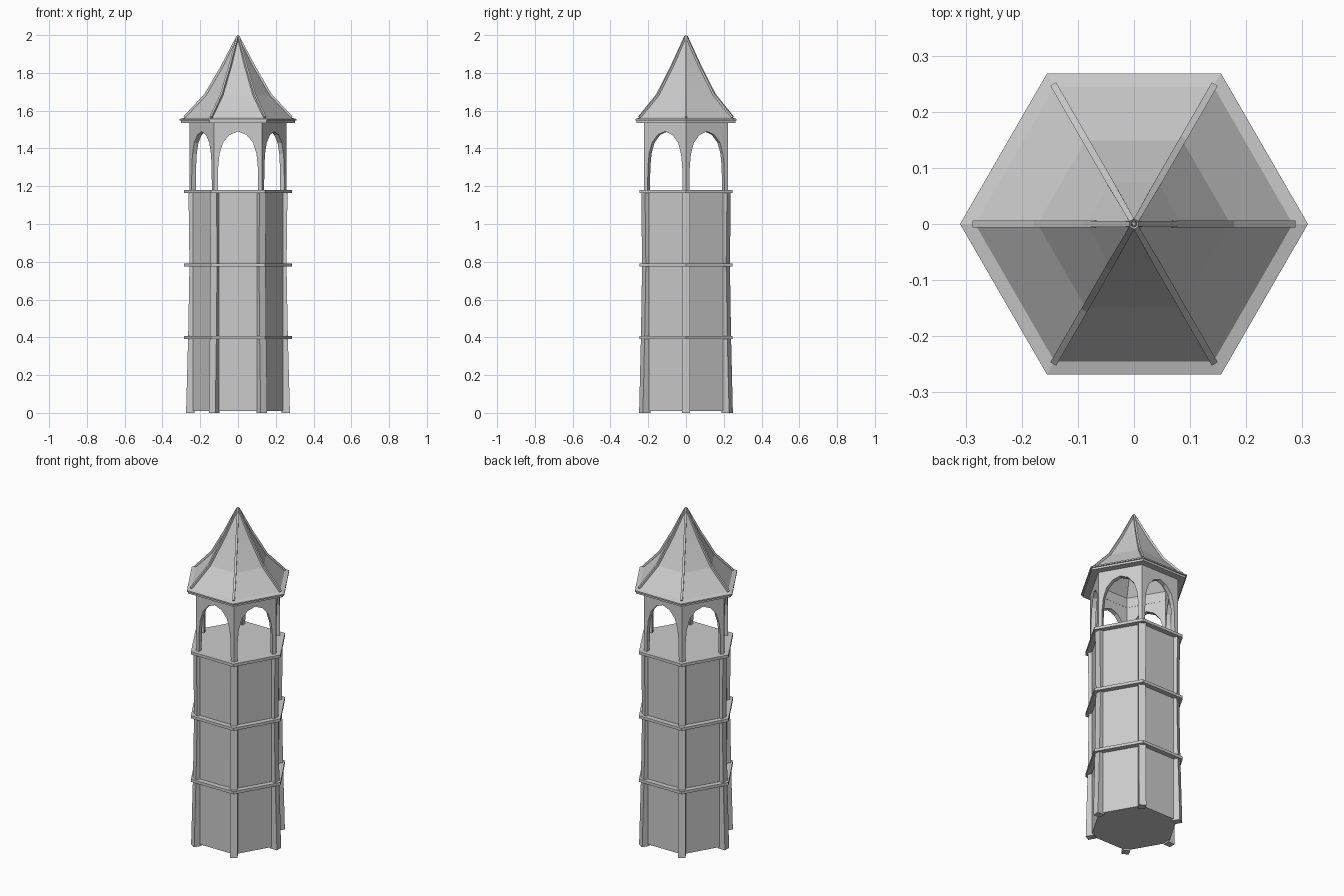
import bpy
from math import cos, sin, pi, radians
from mathutils import Matrix, Vector

if "Cube" in bpy.data.objects:
    bpy.data.objects.remove(bpy.data.objects["Cube"])

COS30 = cos(pi / 6)


def make(name, verts, faces):
    me = bpy.data.meshes.new(name)
    me.from_pydata([tuple(v) for v in verts], [], faces)
    me.validate()
    ob = bpy.data.objects.new(name, me)
    bpy.context.collection.objects.link(ob)
    return ob


def hex_loft(name, rings, cap_bottom=True, cap_top=True):
    """Stack of hexagon rings (radius, z)."""
    verts = [(r * cos(k * pi / 3), r * sin(k * pi / 3), z) for r, z in rings for k in range(6)]
    faces = []
    for i in range(len(rings) - 1):
        for k in range(6):
            a, b = i * 6 + k, i * 6 + (k + 1) % 6
            faces.append((a, b, b + 6, a + 6))
    if cap_bottom:
        faces.append(tuple(range(5, -1, -1)))
    if cap_top:
        n = len(verts)
        faces.append(tuple(range(n - 6, n)))
    return make(name, verts, faces)


def radial_strip(name, path, half_w, angle):
    """Rib along a radial path of (inner_r, inner_z, outer_r, outer_z, width factor)."""
    rot = Matrix.Rotation(angle, 3, 'Z')
    verts, faces = [], []
    for ri, zi, ro, zo, f in path:
        w = half_w * f
        for r, y, z in ((ri, -w, zi), (ro, -w, zo), (ro, w, zo), (ri, w, zi)):
            verts.append(rot @ Vector((r, y, z)))
    for i in range(len(path) - 1):
        for k in range(4):
            a, b = i * 4 + k, i * 4 + (k + 1) % 4
            faces.append((a, b, b + 4, a + 4))
    n = len(verts)
    faces += [(3, 2, 1, 0), (n - 4, n - 3, n - 2, n - 1)]
    return make(name, verts, faces)


# tower shaft and horizontal bands
hex_loft("tower_shaft", [(0.25, 0.01), (0.25, 1.17)])
for i, z in enumerate((0.39, 0.775, 1.163)):
    hex_loft(f"band_{i + 1}", [(0.285, z), (0.285, z + 0.017)])

# corner buttresses, flared at the foot
for k in range(6):
    profile = ((0.275, 0), (0.264, 0.4), (0.257, 0.78), (0.262, 1.17))
    radial_strip(f"buttress_{k + 1}", [(0.23, z, r, z, 1) for r, z in profile], 0.02, k * pi / 3)

# open belfry: one arched panel per side
half_arch = [(0.107, 1.18), (0.105, 1.30), (0.098, 1.37), (0.080, 1.43), (0.045, 1.472)]
arch = half_arch + [(0, 1.49)] + [(-x, z) for x, z in reversed(half_arch)]
R_OUT, R_IN = 0.256, 0.226
for k in range(6):
    rot = Matrix.Rotation(k * pi / 3, 3, 'Z')
    verts = []
    for R in (R_OUT, R_IN):
        outline = [(-R / 2, 1.18), (-R / 2, 1.54), (R / 2, 1.54), (R / 2, 1.18)]
        verts += [rot @ Vector((x, -R * COS30, z)) for x, z in outline + arch]
    n = len(verts) // 2
    faces = [tuple(range(n - 1, -1, -1)), tuple(range(n, 2 * n))]
    faces += [(i, (i + 1) % n, (i + 1) % n + n, i + n) for i in range(n) if i not in (0, 2)]
    make(f"belfry_arch_{k + 1}", verts, faces)

# hollow concave roof with a thin eave
roof = [(0.302, 1.548), (0.31, 1.548), (0.31, 1.556), (0.283, 1.563),
        (0.172, 1.68), (0.085, 1.83), (0.003, 1.99)]
inner = [(0.003, 1.96), (0.075, 1.82), (0.16, 1.67), (0.225, 1.595), (0.225, 1.536), (0.302, 1.536)]
hex_loft("roof", [inner[-1]] + roof, False, True)
hex_loft("roof_lining", list(reversed(inner)), False, True)

# hip ribs meeting at the tip
hips = [(0.283, 1.558, 0.288, 1.570, 1), (0.165, 1.68, 0.178, 1.688, 1),
        (0.078, 1.83, 0.092, 1.835, 1), (0.0, 1.985, 0.008, 1.995, 0.8)]
for k in range(6):
    radial_strip(f"hip_rib_{k + 1}", hips, 0.006, k * pi / 3)
hex_loft("roof_tip", [(0.009, 1.98), (0.003, 2.0)])
